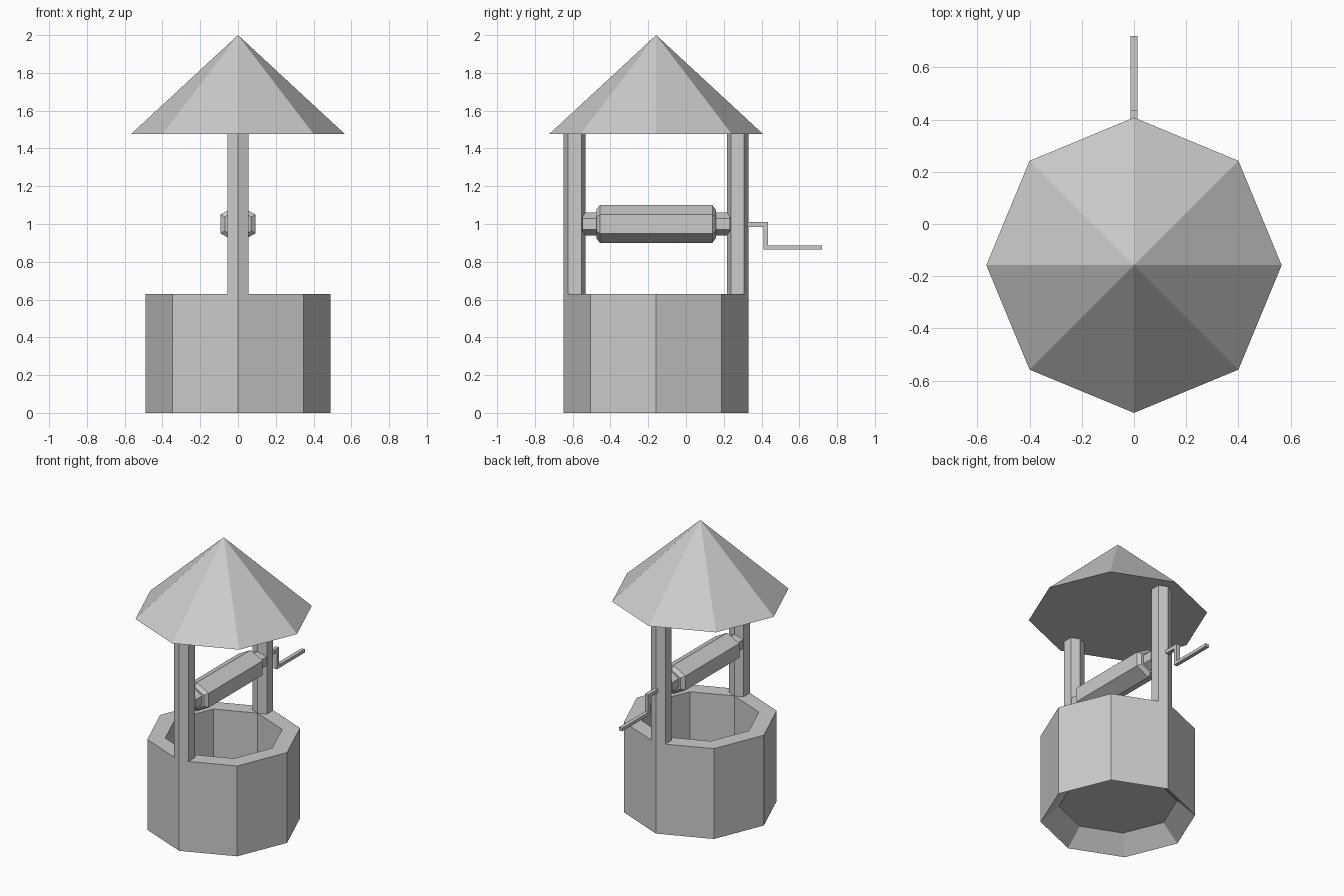
import bpy
import bmesh
from math import cos, sin, pi
from mathutils import Vector

cube = bpy.data.objects.get("Cube")
if cube:
    bpy.data.objects.remove(cube, do_unlink=True)

CENTRE_Y = -0.158   # axis of the well and roof
AXLE_Z = 1.0
WELL_R, INNER_R = 0.49, 0.375
RIM_Z, EAVES_Z, APEX_Z = 0.63, 1.476, 2.0

grey = bpy.data.materials.new("plain grey")
grey.use_nodes = True
colour = (0.6, 0.6, 0.6, 1)
grey.diffuse_color = colour
grey.node_tree.nodes["Principled BSDF"].inputs["Base Color"].default_value = colour


def loft(name, rings):
    """Skin a list of equal-length point rings and cap both ends."""
    bm = bmesh.new()
    loops = [[bm.verts.new(p) for p in ring] for ring in rings]
    for a, b in zip(loops, loops[1:]):
        for i in range(len(a)):
            j = (i + 1) % len(a)
            bm.faces.new((a[i], a[j], b[j], b[i]))
    bm.faces.new(loops[0])
    bm.faces.new(loops[-1])
    bmesh.ops.remove_doubles(bm, verts=bm.verts, dist=0.0001)
    bmesh.ops.recalc_face_normals(bm, faces=bm.faces)
    mesh = bpy.data.meshes.new(name)
    bm.to_mesh(mesh)
    bm.free()
    mesh.materials.append(grey)
    obj = bpy.data.objects.new(name, mesh)
    bpy.context.collection.objects.link(obj)
    return obj


def flat_ring(radius, z):
    """Octagon lying level, with corners on the x and y axes."""
    return [Vector((radius * cos(i * pi / 4),
                    CENTRE_Y + radius * sin(i * pi / 4), z)) for i in range(8)]


def upright_ring(radius, y):
    """Hexagon around the axle, with a corner on top."""
    return [Vector((1.07 * radius * sin(i * pi / 3), y,
                    AXLE_Z + radius * cos(i * pi / 3))) for i in range(6)]


# Stone well: hollowed wall with a raised floor and bevelled underside
loft("well_wall", [flat_ring(r, z) for r, z in (
    (INNER_R, 0.11), (WELL_R, 0), (WELL_R, RIM_Z),
    (INNER_R, RIM_Z), (INNER_R, 0.13))])

# Pointed roof with a flat underside
roof_base = flat_ring(0.566, EAVES_Z)
bm = bmesh.new()
base = [bm.verts.new(p) for p in roof_base]
apex = bm.verts.new((0, CENTRE_Y, APEX_Z))
bm.faces.new(base[::-1])
for i in range(8):
    bm.faces.new((base[i], base[(i + 1) % 8], apex))
roof_mesh = bpy.data.meshes.new("roof")
bm.to_mesh(roof_mesh)
bm.free()
roof_mesh.materials.append(grey)
bpy.context.collection.objects.link(bpy.data.objects.new("roof", roof_mesh))

# Six-sided posts standing on opposite corners of the rim
for name, side in (("front_post", -1), ("back_post", 1)):
    outline = [(0, WELL_R), (0.056, 0.466), (0.056, 0.396),
               (0, 0.374), (-0.056, 0.396), (-0.056, 0.466)]
    loft(name, [[Vector((x, CENTRE_Y + side * d, z)) for x, d in outline]
                for z in (RIM_Z, EAVES_Z)])

# Axle with the thicker winding drum in the middle
half = 0.317
loft("axle_and_drum", [upright_ring(r, CENTRE_Y + d) for r, d in (
    (0.06, -0.39), (0.06, -half), (0.075, -half), (0.1, -half + 0.02),
    (0.1, half - 0.02), (0.075, half), (0.06, half), (0.06, 0.39))])

# Bent crank handle
profile = [(0.31, 0.985), (0.41, 0.985), (0.41, 0.865), (0.72, 0.865),
           (0.72, 0.887), (0.435, 0.887), (0.435, 1.01), (0.31, 1.01)]
loft("crank_handle", [[Vector((x, y, z)) for y, z in profile]
                      for x in (-0.013, 0.013)])
